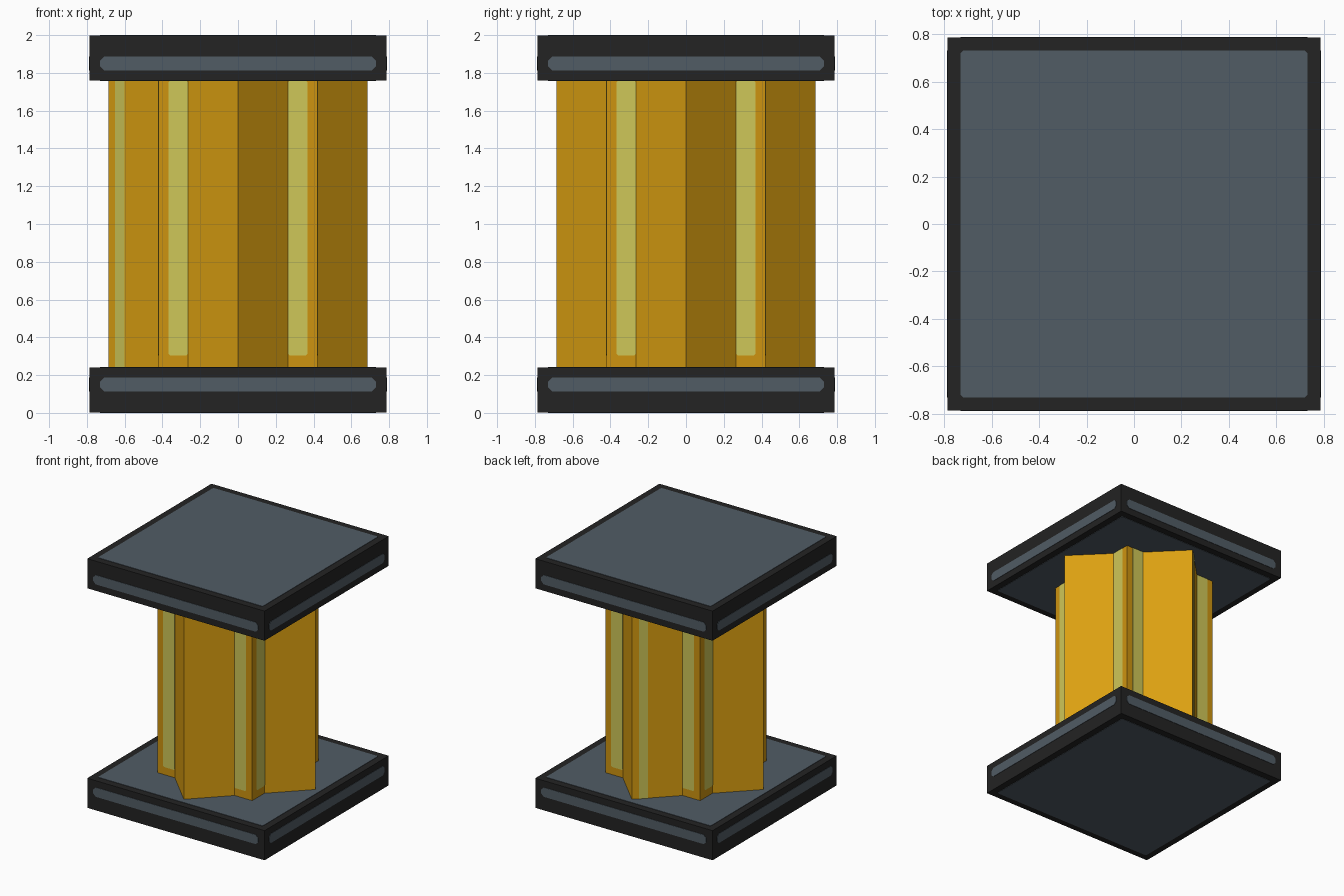
import bpy, bmesh, math
from mathutils import Vector, Matrix

if "Cube" in bpy.data.objects:
    bpy.data.objects.remove(bpy.data.objects["Cube"])


def material(name, hexcode):
    rgb = [int(hexcode[i:i + 2], 16) / 255 for i in (0, 2, 4)]
    lin = [c / 12.92 if c <= 0.04045 else ((c + 0.055) / 1.055) ** 2.4 for c in rgb]
    m = bpy.data.materials.new(name)
    m.diffuse_color = (*lin, 1)
    m.use_nodes = True
    m.node_tree.nodes["Principled BSDF"].inputs["Base Color"].default_value = m.diffuse_color
    return m


BLACK = material("charcoal", "232323")
SLATE = material("slate", "515C65")
AMBER = material("amber", "DCA011")
OCHRE = material("ochre", "CE9410")
PALE = material("pale_yellow", "CFC758")

HALF, THICK, HEIGHT = 0.785, 0.24, 2.0   # plates
SQ, TIP = 0.42, 0.685                    # column: square half side, star tip radius
NOTCH = TIP - SQ                         # where the tips leave the square sides


def prism(name, pts, z0, z1, mats, matrix=Matrix()):
    """Extrude a counter-clockwise outline from z0 to z1."""
    bm = bmesh.new()
    n = len(pts)
    lo = [bm.verts.new((x, y, z0)) for x, y in pts]
    hi = [bm.verts.new((x, y, z1)) for x, y in pts]
    bm.faces.new(lo[::-1])
    bm.faces.new(hi)
    for i in range(n):
        j = (i + 1) % n
        bm.faces.new((lo[i], lo[j], hi[j], hi[i]))
    bm.transform(matrix)
    me = bpy.data.meshes.new(name)
    bm.to_mesh(me)
    bm.free()
    for m in mats:
        me.materials.append(m)
    ob = bpy.data.objects.new(name, me)
    bpy.context.collection.objects.link(ob)
    return ob


def panel(name, mat, centre, u, v, w, h, cut):
    """Thin rectangle with clipped corners lying on a surface, facing u x v."""
    a, b = w / 2, h / 2
    pts = [(a, cut - b), (a, b - cut), (a - cut, b), (cut - a, b),
           (-a, b - cut), (-a, cut - b), (cut - a, -b), (a - cut, -b)]
    u, v = Vector(u).normalized(), Vector(v).normalized()
    frame = Matrix((u, v, u.cross(v))).transposed().to_4x4()
    return prism(name, pts, -0.002, 0.003, [mat], Matrix.Translation(centre) @ frame)


# End plates with inset panels on all six sides
square = [(-HALF, -HALF), (HALF, -HALF), (HALF, HALF), (-HALF, HALF)]
for label, z, strip_z in (("base", 0, 0.15), ("cap", HEIGHT - THICK, HEIGHT - 0.15)):
    # shaved a hair so the panels keep the overall height
    prism(label + "_plate", square, z + 0.003 * (z == 0), z + THICK - 0.003 * (z > 0), [BLACK])
    top = z + THICK - 0.003 * (z > 0)
    bottom = z + 0.003 * (z == 0)
    panel(label + "_top_panel", SLATE, (0, 0, top), (1, 0, 0), (0, 1, 0), 1.46, 1.46, 0.01)
    panel(label + "_under_panel", SLATE, (0, 0, bottom), (-1, 0, 0), (0, 1, 0), 1.46, 1.46, 0.01)
    for k in range(4):
        r = Matrix.Rotation(k * math.pi / 2, 3, 'Z')
        panel(label + "_side_strip", SLATE, r @ Vector((0, -HALF, strip_z)),
              r @ Vector((1, 0, 0)), (0, 0, 1), 1.46, 0.075, 0.022)

# Eight-pointed star column: a square crossed with a diamond
outline = []
for k in range(4):
    r = Matrix.Rotation(k * math.pi / 2, 2)
    for p in ((-SQ, -SQ), (-NOTCH, -SQ), (0, -TIP), (NOTCH, -SQ)):
        outline.append(tuple(r @ Vector(p)))
column = prism("star_column", outline, THICK, HEIGHT - THICK, [AMBER, OCHRE])
for f in column.data.polygons:
    # faces square to the axes are the darker yellow
    if max(abs(f.normal.x), abs(f.normal.y)) > 0.9:
        f.material_index = 1

# Pale strips beside the notches on the square sides
low, high = 0.305, HEIGHT - THICK
for k in range(4):
    r = Matrix.Rotation(k * math.pi / 2, 3, 'Z')
    for s in (-1, 1):
        panel("column_strip", PALE, r @ Vector((s * (NOTCH + 0.051), -SQ, (low + high) / 2)),
              r @ Vector((1, 0, 0)), (0, 0, 1), 0.102, high - low, 0.008)

# Pale strips near the tips of the two left diamond faces
full = HEIGHT - 2 * THICK
d = 0.061
panel("tip_strip_front", PALE, (d - TIP, -d, 1), (1, -1, 0), (0, 0, 1), 0.068, full, 0.002)
panel("tip_strip_back", PALE, (-d, TIP - d, 1), (-1, -1, 0), (0, 0, 1), 0.068, full, 0.002)
